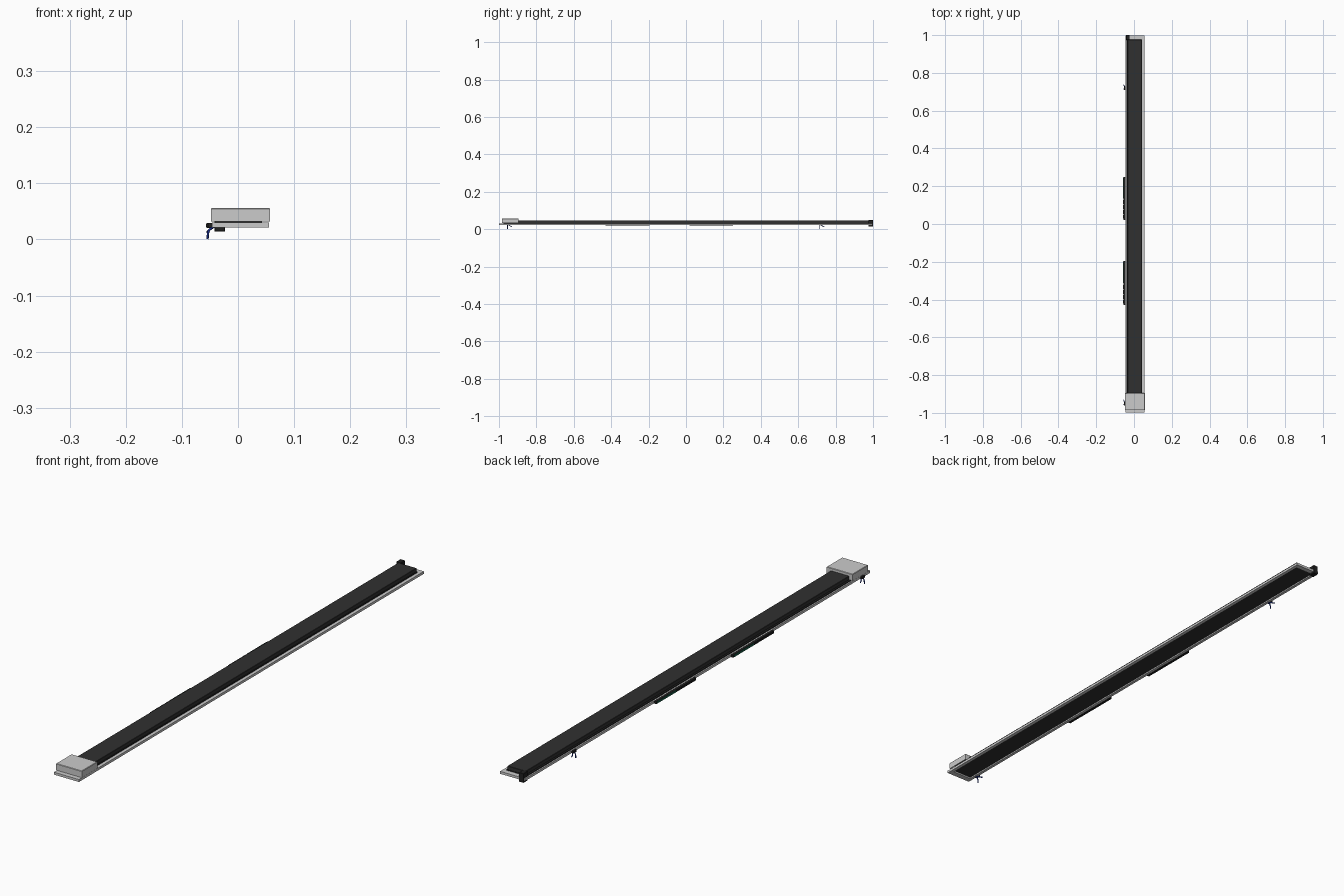
import bpy, bmesh

if "Cube" in bpy.data.objects:
    bpy.data.objects.remove(bpy.data.objects["Cube"])


def material(name, color):
    m = bpy.data.materials.new(name)
    m.diffuse_color = (*color, 1)
    m.use_nodes = True
    m.node_tree.nodes["Principled BSDF"].inputs["Base Color"].default_value = m.diffuse_color
    return m


BLACK = material("black_rubber", (0.03, 0.03, 0.03))
DARK = material("dark_plastic", (0.015, 0.015, 0.015))
GREEN = material("board_green", (0.01, 0.12, 0.07))
BLUE = material("wire_blue", (0.01, 0.03, 0.3))


def finish(name, bm, mat=None):
    me = bpy.data.meshes.new(name)
    bm.to_mesh(me)
    bm.free()
    ob = bpy.data.objects.new(name, me)
    bpy.context.collection.objects.link(ob)
    if mat:
        me.materials.append(mat)
    return ob


def cube(x, y, z):
    bm = bmesh.new()
    bmesh.ops.create_cube(bm, size=1)
    for v in bm.verts:
        v.co = [(r[0] + r[1]) / 2 + c * (r[1] - r[0]) for c, r in zip(v.co, (x, y, z))]
    return bm


def box(name, x, y, z, mat=None, bevel=0):
    ob = finish(name, cube(x, y, z), mat)
    if bevel:
        b = ob.modifiers.new("bevel", 'BEVEL')
        b.width, b.segments = bevel, 1
    return ob


# rectangular tray frame, open in the middle
bm = bmesh.new()
outer = (-0.046, 0.055, -0.999, 0.997)
inner = (-0.035, 0.042, -0.978, 0.978)
rings = []
for (x0, x1, y0, y1), z in ((outer, 0.021), (outer, 0.030), (inner, 0.030), (inner, 0.021)):
    rings.append([bm.verts.new((x, y, z)) for x, y in ((x0, y0), (x1, y0), (x1, y1), (x0, y1))])
for k in range(4):
    a, b = rings[k], rings[(k + 1) % 4]
    for i in range(4):
        j = (i + 1) % 4
        bm.faces.new((a[i], a[j], b[j], b[i]))
bmesh.ops.recalc_face_normals(bm, faces=bm.faces)
finish("tray_frame", bm)

# long belt with a thin seat resting on the frame
box("belt", (-0.034, 0.040), (-0.976, 0.976), (0.024, 0.046), BLACK, 0.001)
box("belt_seat", (-0.041, 0.043), (-0.977, 0.977), (0.0295, 0.033), DARK)

# hollow end cover, open underneath
bm = cube((-0.048, 0.057), (-0.985, -0.895), (0.032, 0.056))
low = min(bm.faces, key=lambda f: f.calc_center_median().z)
bmesh.ops.delete(bm, geom=[low], context='FACES_ONLY')
top = [e for e in bm.edges if all(v.co.z > 0.05 for v in e.verts)]
bmesh.ops.bevel(bm, geom=top, offset=0.0015, segments=1, affect='EDGES')
cover = finish("end_cover", bm)
shell = cover.modifiers.new("shell", 'SOLIDIFY')
shell.thickness, shell.offset = 0.002, -1

# corner block at the far end
box("corner_block", (-0.042, -0.023), (0.975, 1.0), (0.014, 0.048), DARK, 0.001)

# circuit boards with housings on the left side
for i, (y0, y1) in enumerate(((0.02, 0.25), (-0.43, -0.195))):
    mid = (y0 + y1) / 2
    box(f"board_housing_{i}", (-0.055, -0.045), (y0, y1), (0.020, 0.0295), DARK)
    box(f"board_{i}", (-0.057, -0.054), (mid, y1 - 0.003), (0.0215, 0.0285), GREEN)
    for k in range(4):
        y = y0 + 0.008 + k * 0.026
        box(f"board_chip_{i}_{k}", (-0.057, -0.054), (y, y + 0.02), (0.022, 0.028), DARK)

# pairs of drooping wires with a small socket
for i, y in enumerate((-0.955, 0.715)):
    box(f"wire_socket_{i}", (-0.053, -0.044), (y - 0.006, y + 0.012), (0.021, 0.029), DARK)
    for k, (dy, drop) in enumerate(((0.0, 0.0005), (0.024, 0.013))):
        cu = bpy.data.curves.new(f"wire_{i}_{k}", 'CURVE')
        cu.dimensions = '3D'
        cu.bevel_depth, cu.bevel_resolution = 0.002, 2
        cu.use_fill_caps = True
        cu.resolution_u = 8
        s = cu.splines.new('BEZIER')
        s.bezier_points.add(2)
        pts = ((-0.042, y + dy * 0.2, 0.023), (-0.051, y + dy * 0.6, 0.017),
               (-0.0545, y + dy, drop))
        for p, co in zip(s.bezier_points, pts):
            p.co = co
            p.handle_left_type = p.handle_right_type = 'AUTO'
        cu.materials.append(BLUE)
        bpy.context.collection.objects.link(bpy.data.objects.new(f"wire_{i}_{k}", cu))
